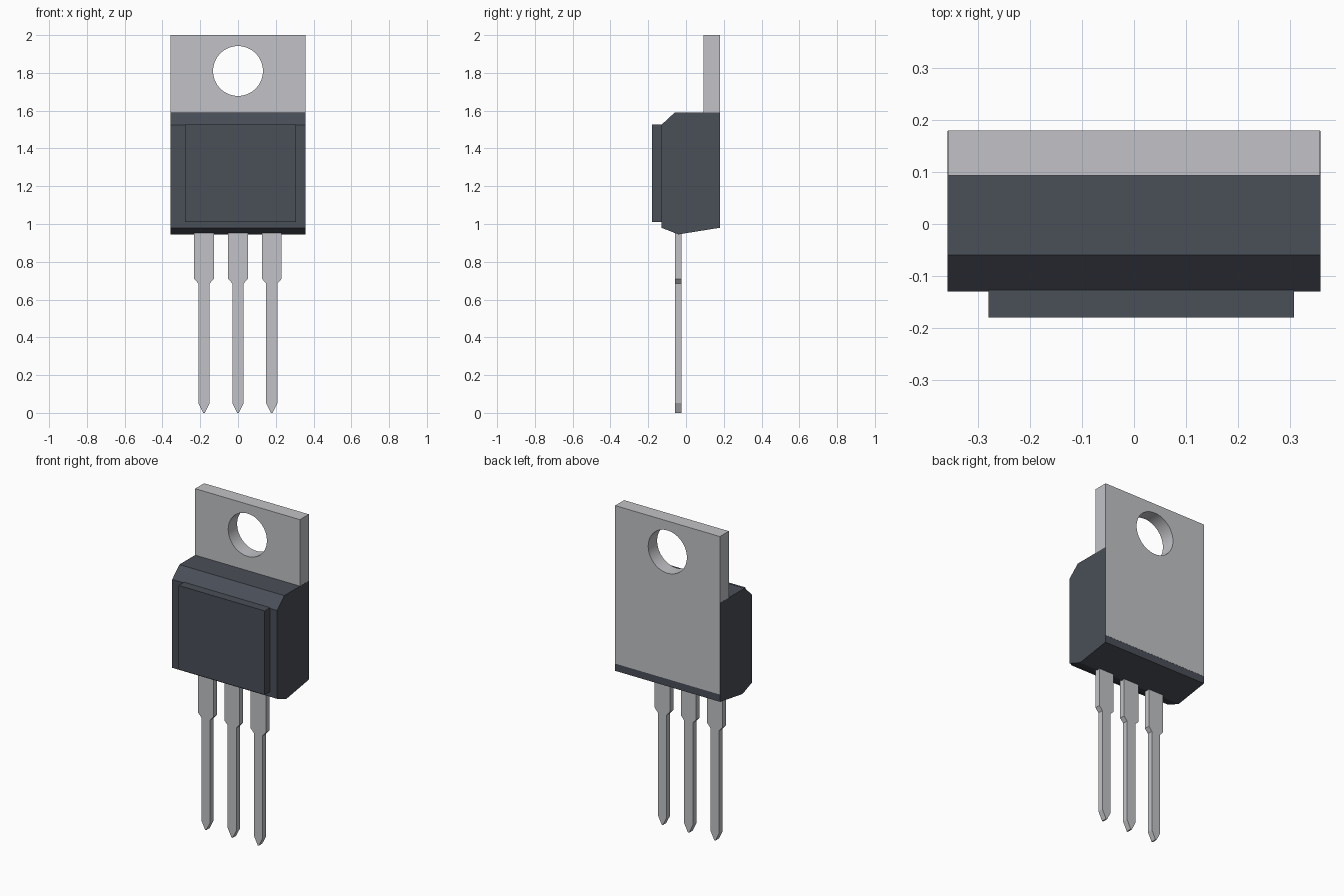
import bpy, bmesh, math
from mathutils import Vector

cube = bpy.data.objects.get("Cube")
if cube:
    bpy.data.objects.remove(cube, do_unlink=True)


def make_material(name, color):
    mat = bpy.data.materials.new(name)
    mat.use_nodes = True
    mat.diffuse_color = color
    mat.node_tree.nodes["Principled BSDF"].inputs["Base Color"].default_value = color
    return mat


metal = make_material("tinned metal", (0.54, 0.545, 0.57, 1))
plastic = make_material("dark plastic", (0.068, 0.077, 0.096, 1))


def extrude(name, points, vector, mat):
    """Extrude a closed planar outline along a vector."""
    bm = bmesh.new()
    face = bm.faces.new([bm.verts.new(p) for p in points])
    result = bmesh.ops.extrude_face_region(bm, geom=[face])
    moved = [g for g in result["geom"] if isinstance(g, bmesh.types.BMVert)]
    bmesh.ops.translate(bm, verts=moved, vec=Vector(vector))
    bmesh.ops.recalc_face_normals(bm, faces=bm.faces)
    mesh = bpy.data.meshes.new(name)
    bm.to_mesh(mesh)
    bm.free()
    mesh.materials.append(mat)
    obj = bpy.data.objects.new(name, mesh)
    bpy.context.collection.objects.link(obj)
    return obj


def front_box(name, x0, x1, y0, y1, z0, z1, mat):
    outline = [(x0, y0, z0), (x1, y0, z0), (x1, y0, z1), (x0, y0, z1)]
    return extrude(name, outline, (0, y1 - y0, 0), mat)


HALF = 0.358

# Moulded body, from its side profile
profile = [(0.179, 1.59), (-0.06, 1.59), (-0.13, 1.525),
           (-0.13, 0.98), (-0.04, 0.945), (0.179, 0.98)]
extrude("body", [(-HALF, y, z) for y, z in profile], (2 * HALF, 0, 0), plastic)

# Raised front panel
front_box("front_panel", -0.28, 0.308, -0.18, -0.12, 1.01, 1.528, plastic)

# Mounting tab, its back exposed down the back of the body
tab = front_box("mounting_tab", -HALF + 0.0005, HALF - 0.0005,
                0.093, 0.18, 1.025, 2.0, metal)
R, HOLE_Z = 0.132, 1.81
ring = [(R * math.cos(a), 0, HOLE_Z + R * math.sin(a))
        for a in (i * math.tau / 64 for i in range(64))]
cutter = extrude("hole_cutter", ring, (0, 0.4, 0), metal)
cutter.hide_render = True
cutter.hide_viewport = True
cut = tab.modifiers.new("mounting hole", "BOOLEAN")
cut.operation = "DIFFERENCE"
cut.solver = "EXACT"
cut.object = cutter

# Three stepped, pointed leads
half_outline = [(0.052, 1.0), (0.052, 0.71), (0.03, 0.685), (0.03, 0.052), (0.004, 0)]
outline = half_outline + [(-x, z) for x, z in reversed(half_outline)]
for name, cx in (("right_lead", -0.18), ("middle_lead", 0), ("left_lead", 0.179)):
    extrude(name, [(cx + x, -0.058, z) for x, z in outline], (0, 0.034, 0), metal)
